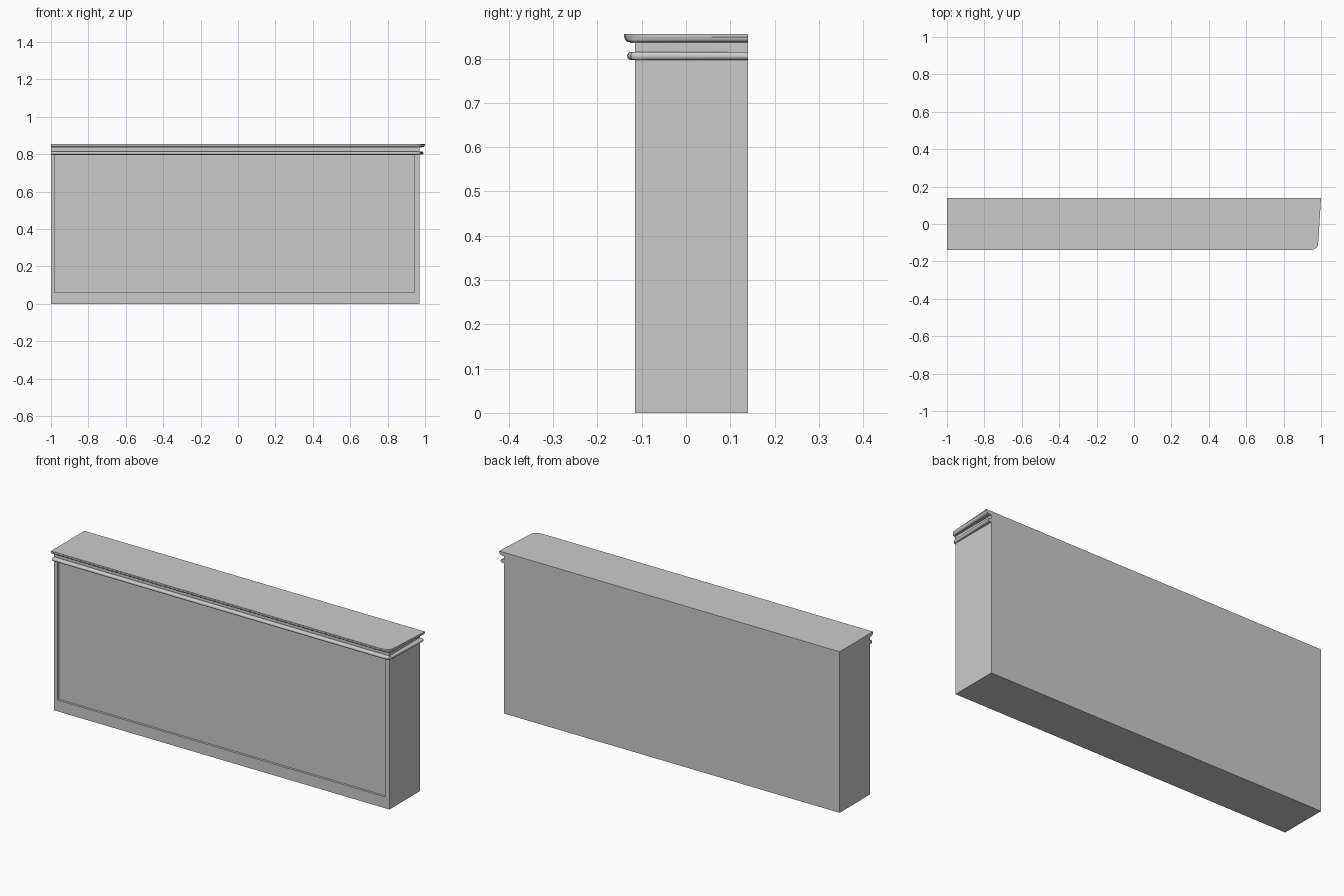
import bpy, bmesh, math

if "Cube" in bpy.data.objects:
    bpy.data.objects.remove(bpy.data.objects["Cube"])

BACK = 0.14

# plan outline: point on the body plus the direction the mouldings project
PLAN = [((-1.0, -0.115), (0, -1)), ((0.935, -0.115), (0, -1)),
        ((0.955, -0.115), (0.2, -0.85)), ((0.97, -0.115), (0.2, -0.5)),
        ((0.97, -0.11), (0.5, -0.3)), ((0.97, -0.09), (0.64, 0)),
        ((0.97, BACK), (1.2, 0)), ((-1.0, BACK), (0, 0))]


def arc(d, z, r_d, r_z, a0, a1, n):
    """Points of an elliptical arc in the (projection, height) profile."""
    return [(d + r_d * math.cos(math.radians(a0 + (a1 - a0) * i / n)),
             z + r_z * math.sin(math.radians(a0 + (a1 - a0) * i / n)))
            for i in range(n + 1)]


def loft(name, profile):
    """Stack the plan outline along a vertical profile."""
    bm = bmesh.new()
    rings = [[bm.verts.new((p[0] + v[0] * d, p[1] + v[1] * d, z)) for p, v in PLAN]
             for d, z in profile]
    n = len(PLAN)
    for a, b in zip(rings, rings[1:]):
        for i in range(n):
            j = (i + 1) % n
            bm.faces.new((a[i], a[j], b[j], b[i]))
    bm.faces.new(rings[0][::-1])
    bm.faces.new(rings[-1])
    # merge the flat walls into clean single faces
    bmesh.ops.dissolve_limit(bm, angle_limit=0.005, verts=bm.verts, edges=bm.edges)
    bmesh.ops.recalc_face_normals(bm, faces=bm.faces)
    me = bpy.data.meshes.new(name)
    bm.to_mesh(me)
    bm.free()
    ob = bpy.data.objects.new(name, me)
    bpy.context.collection.objects.link(ob)
    return ob


# cabinet body with round bead, neck and coved crown on top
bead = arc(0.009, 0.806, 0.009, 0.009, -90, 90, 8)
crown = [(0.012, 0.835)] + arc(0.012, 0.848, 0.012, 0.011, -90, 0, 6)
profile = ([(0, 0), (0, 0.797)] + bead + [(0, 0.815), (0, 0.835)]
           + crown + [(0.025, 0.849), (0.025, 0.855)])
cabinet = loft("cabinet_with_crown", profile)

# shallow recessed panel in the front
X0, X1, Z0, Z1 = -0.98, 0.945, 0.06, 0.796
bpy.ops.mesh.primitive_cube_add(size=1, location=((X0 + X1) / 2, -0.15, (Z0 + Z1) / 2))
cutter = bpy.context.object
cutter.name = "panel_cutter"
cutter.scale = (X1 - X0, 0.094, Z1 - Z0)
cutter.hide_render = True

bpy.ops.object.select_all(action='DESELECT')
cabinet.select_set(True)
bpy.context.view_layer.objects.active = cabinet
mod = cabinet.modifiers.new("panel", 'BOOLEAN')
mod.operation = 'DIFFERENCE'
mod.solver = 'EXACT'
mod.object = cutter
bpy.ops.object.modifier_apply(modifier="panel")
bpy.data.objects.remove(cutter)
bpy.ops.object.shade_smooth_by_angle(angle=math.radians(30))
